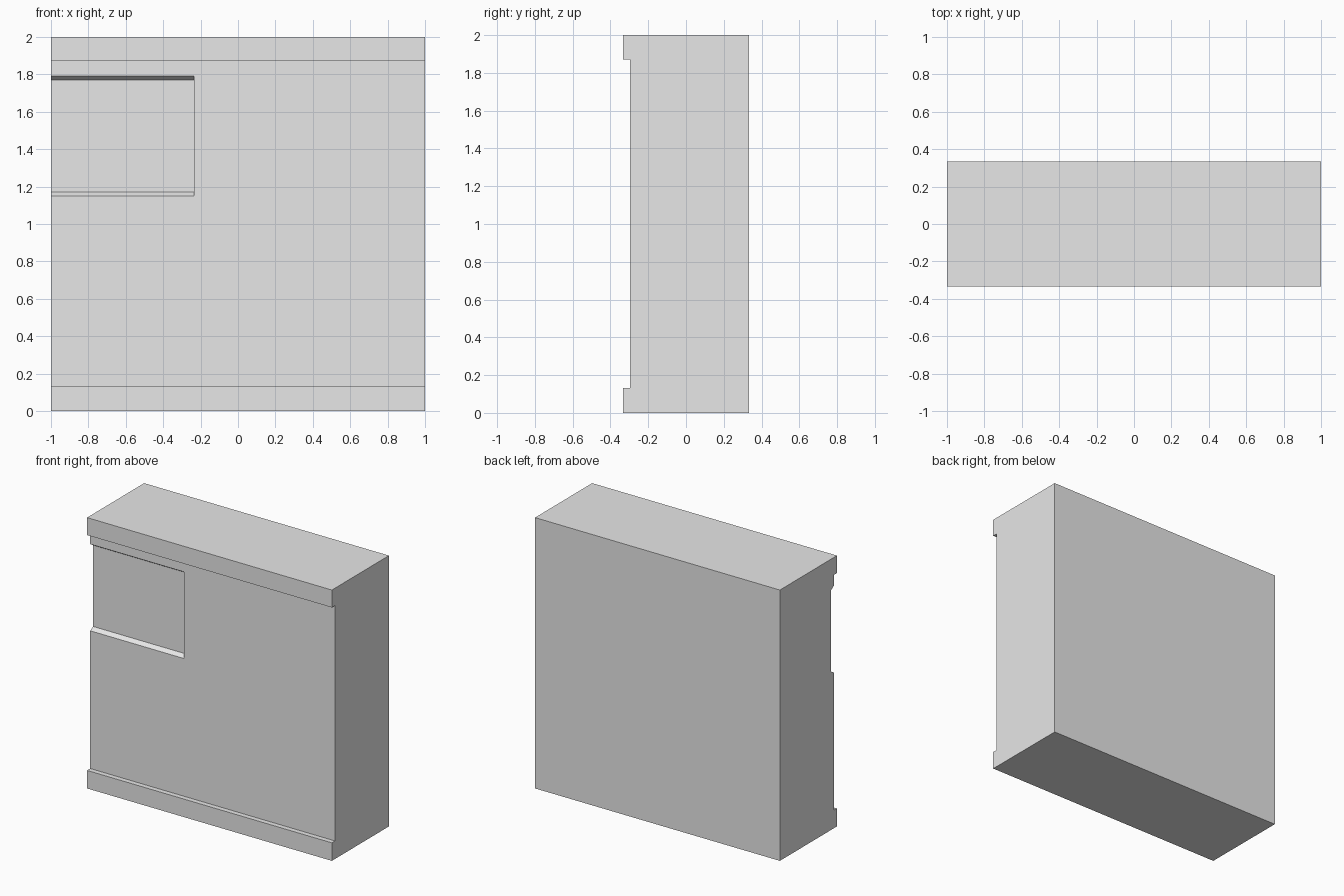
import bpy, bmesh

if "Cube" in bpy.data.objects:
    bpy.data.objects.remove(bpy.data.objects["Cube"])

grey = bpy.data.materials.new("light grey")
grey.diffuse_color = (0.8, 0.8, 0.8, 1)
grey.use_nodes = True
grey.node_tree.nodes["Principled BSDF"].inputs["Base Color"].default_value = grey.diffuse_color


def prism(name, profile, x0, x1):
    """Extrude a (y, z) outline along x."""
    bm = bmesh.new()
    face = bm.faces.new([bm.verts.new((x0, y, z)) for y, z in profile])
    ext = bmesh.ops.extrude_face_region(bm, geom=[face])
    moved = [v for v in ext["geom"] if isinstance(v, bmesh.types.BMVert)]
    bmesh.ops.translate(bm, vec=(x1 - x0, 0, 0), verts=moved)
    bmesh.ops.recalc_face_normals(bm, faces=bm.faces)
    mesh = bpy.data.meshes.new(name)
    bm.to_mesh(mesh)
    bm.free()
    mesh.materials.append(grey)
    obj = bpy.data.objects.new(name, mesh)
    bpy.context.collection.objects.link(obj)
    return obj


BACK, LIP, WALL, POCKET = 0.333, -0.333, -0.296, -0.264

# Wall block with a projecting lip along the bottom and top
wall = prism("wall_block", [
    (BACK, 0), (BACK, 2), (LIP, 2), (LIP, 1.871),
    (WALL, 1.871), (WALL, 0.133), (LIP, 0.133), (LIP, 0)], -1, 1)

# Shallow pocket with sloped top and bottom, open at the left end;
# the cutter's slopes continue past the wall face
run = 0.02 / (POCKET - WALL) * 0.02
cutter = prism("pocket_cutter", [
    (POCKET, 1.17), (POCKET, 1.77),
    (WALL - 0.02, 1.79 + run), (WALL - 0.02, 1.15 - run)], -1.2, -0.234)
cutter.hide_render = True

cut = wall.modifiers.new("pocket", "BOOLEAN")
cut.operation = "DIFFERENCE"
cut.solver = "EXACT"
cut.object = cutter
bpy.context.view_layer.objects.active = wall
bpy.ops.object.modifier_apply(modifier=cut.name)
bpy.data.objects.remove(cutter)
